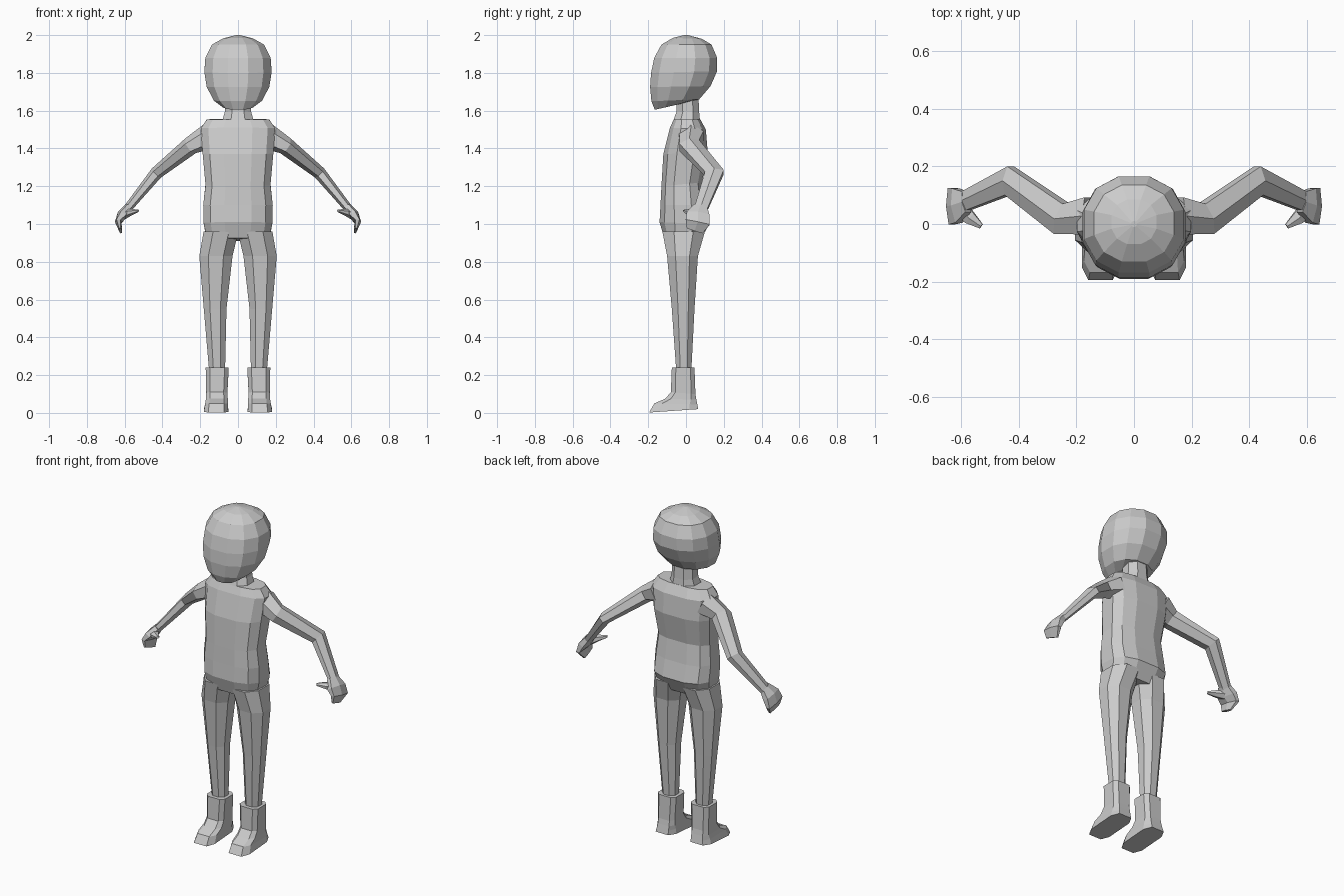
import bpy, bmesh, math
from mathutils import Vector


def unit_ring(n, power):
    # rounded-box outline with a flat facet facing each side, scaled to +-1
    pts = []
    for i in range(n):
        a = 2 * math.pi * (i + 0.5) / n
        c, s = math.cos(a), math.sin(a)
        pts.append((math.copysign(abs(c) ** power, c), math.copysign(abs(s) ** power, s)))
    mx = max(p[0] for p in pts)
    my = max(p[1] for p in pts)
    return [(x / mx, y / my) for x, y in pts]


def loft(name, rings, mirror=False):
    bm = bmesh.new()
    loops = [[bm.verts.new(p) for p in r] for r in rings]
    for a, b in zip(loops, loops[1:]):
        n = len(a)
        for i in range(n):
            bm.faces.new((a[i], a[(i + 1) % n], b[(i + 1) % n], b[i]))
    bm.faces.new(loops[0])
    bm.faces.new(loops[-1])
    bmesh.ops.recalc_face_normals(bm, faces=bm.faces[:])
    me = bpy.data.meshes.new(name)
    bm.to_mesh(me)
    bm.free()
    ob = bpy.data.objects.new(name, me)
    bpy.context.collection.objects.link(ob)
    if mirror:
        m = ob.modifiers.new("mirror", 'MIRROR')
        m.use_mirror_merge = False
    return ob


def body(name, sections, n, power, mirror=False):
    # section: centre x, half width, front (y, z), back (y, z)
    rings = []
    for cx, hw, (yf, zf), (yb, zb) in sections:
        rings.append([(cx + hw * u, (yf + yb) / 2 + v * (yb - yf) / 2,
                       (zf + zb) / 2 + v * (zb - zf) / 2) for u, v in unit_ring(n, power)])
    return loft(name, rings, mirror)


def limb(name, sections, n, power):
    # section: centre, half depth, half thickness, swept along the path
    cs = [Vector(s[0]) for s in sections]
    rings = []
    for i, (c, d, t) in enumerate(sections):
        tan = (cs[min(i + 1, len(cs) - 1)] - cs[max(i - 1, 0)]).normalized()
        side = (Vector((0, 1, 0)) - tan * tan.y).normalized()
        up = tan.cross(side)
        rings.append([cs[i] + side * d * u + up * t * v for u, v in unit_ring(n, power)])
    return loft(name, rings, True)


# head, chin to crown
body("head", [
    (0, .080, (-.165, 1.605), (-.01, 1.64)),
    (0, .128, (-.183, 1.65), (.07, 1.66)),
    (0, .166, (-.19, 1.725), (.13, 1.73)),
    (0, .178, (-.185, 1.80), (.165, 1.81)),
    (0, .173, (-.168, 1.88), (.165, 1.88)),
    (0, .138, (-.13, 1.95), (.135, 1.95)),
    (0, .078, (-.07, 1.985), (.085, 1.98)),
    (0, .010, (-.01, 2.0), (.01, 2.0)),
], 12, 0.9)

# neck
body("neck", [
    (0, .085, (-.07, 1.54), (.075, 1.54)),
    (0, .070, (-.05, 1.595), (.07, 1.59)),
    (0, .065, (-.05, 1.66), (.065, 1.69)),
], 8, 0.9)

# torso, hips to shoulders
body("torso", [
    (0, .165, (-.115, .925), (.075, .91)),
    (0, .182, (-.14, 1.01), (.122, 1.0)),
    (0, .184, (-.135, 1.10), (.10, 1.10)),
    (0, .172, (-.13, 1.20), (.085, 1.22)),
    (0, .187, (-.12, 1.37), (.115, 1.38)),
    (0, .197, (-.085, 1.51), (.105, 1.50)),
    (0, .165, (-.065, 1.553), (.075, 1.555)),
], 12, 0.72)

# legs
body("leg", [
    (.090, .092, (-.125, .96), (.10, .96)),
    (.117, .088, (-.10, .83), (.063, .83)),
    (.121, .060, (-.075, .55), (.045, .55)),
    (.110, .041, (-.05, .20), (.027, .20)),
], 8, 0.9, True)

# boots
body("boot", [
    (.110, .061, (-.075, .24), (.045, .24)),
    (.112, .056, (-.08, .11), (.05, .10)),
    (.112, .058, (-.11, .075), (.055, .07)),
    (.114, .060, (-.168, .05), (.06, .045)),
    (.116, .065, (-.195, .002), (.065, .02)),
], 8, 0.5, True)

# arms
limb("arm", [
    ((.15, .028, 1.465), .065, .07),
    ((.25, .018, 1.415), .055, .048),
    ((.432, .15, 1.27), .05, .034),
    ((.59, .077, 1.075), .034, .022),
], 6, 1.0)

# hands
limb("hand", [
    ((.580, .077, 1.09), .036, .022),
    ((.612, .064, 1.05), .060, .028),
    ((.634, .062, 1.01), .065, .018),
    ((.622, .046, .965), .044, .008),
], 6, 0.8)

# thumbs
limb("thumb", [
    ((.605, .06, 1.05), .026, .026),
    ((.568, .02, 1.063), .022, .018),
    ((.53, -.008, 1.07), .009, .007),
], 6, 1.0)
